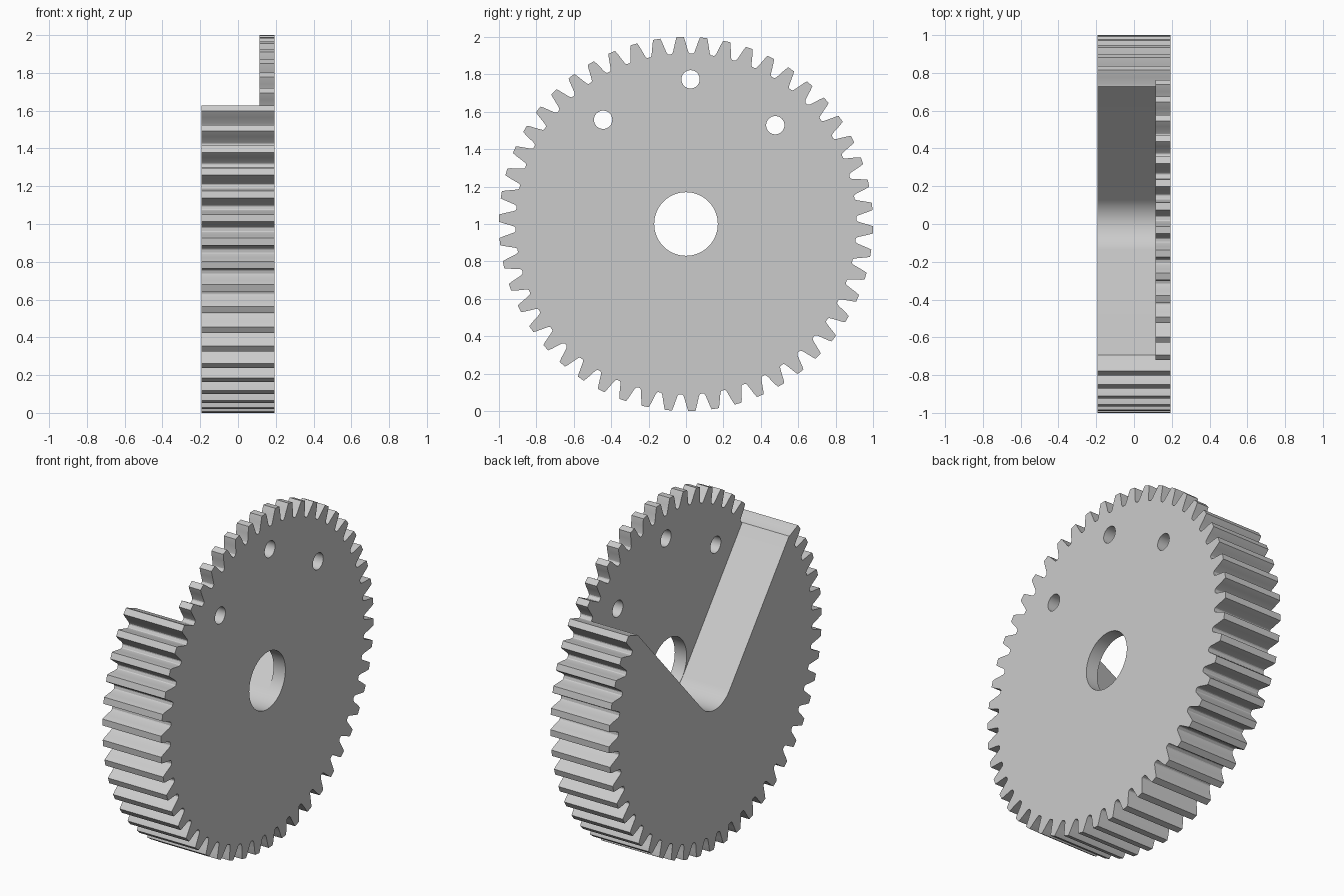
import bpy, bmesh
from math import radians, sin, cos, tau

TEETH = 50
HALF = 0.193            # half the gear thickness
WEB_X = 0.115           # inner face of the thin web
AXIS = radians(88.2)    # centre line of the pocket
SPREAD = radians(40.3)  # half opening of the pocket
POCKET_R = 0.172

old = bpy.data.objects.get("Cube")
if old:
    bpy.data.objects.remove(old, do_unlink=True)

grey = bpy.data.materials.new("plain_grey")
grey.use_nodes = True
grey.diffuse_color = (0.6, 0.6, 0.6, 1)
grey.node_tree.nodes["Principled BSDF"].inputs["Base Color"].default_value = (0.6, 0.6, 0.6, 1)


def polar(r, a, cy=0.0, cz=0.0):
    return (cy + r * cos(a), cz + r * sin(a))


def circle(r, n, centre=(0, 0)):
    return [polar(r, tau * i / n, *centre) for i in range(n)]


def prism(name, outline, x0, x1):
    """Extrude a (y, z) outline along x, around the gear centre."""
    bm = bmesh.new()
    face = bm.faces.new([bm.verts.new((x0, y, z + 1)) for y, z in outline])
    new = bmesh.ops.extrude_face_region(bm, geom=[face])["geom"]
    bmesh.ops.translate(bm, vec=(x1 - x0, 0, 0),
                        verts=[v for v in new if isinstance(v, bmesh.types.BMVert)])
    bmesh.ops.recalc_face_normals(bm, faces=bm.faces)
    mesh = bpy.data.meshes.new(name)
    bm.to_mesh(mesh)
    bm.free()
    mesh.materials.append(grey)
    ob = bpy.data.objects.new(name, mesh)
    bpy.context.collection.objects.link(ob)
    return ob


# Toothed blank: one flank (radius, half width), mirrored and repeated
flank = [(0.911, 0.050), (0.914, 0.045), (0.924, 0.040), (0.9615, 0.0305),
         (0.983, 0.025), (1.0, 0.019)]
tooth = [(r, -w / r) for r, w in flank] + [(r, w / r) for r, w in reversed(flank)]
pitch = tau / TEETH
outline = [polar(r, AXIS + (k + 0.5) * pitch + a) for k in range(TEETH) for r, a in tooth]
gear = prism("gear_wheel", outline, -HALF, HALF)

# Pocket: round bottom around the bore with two straight walls
right, left = AXIS - SPREAD, AXIS + SPREAD
start, end = left + tau / 4, right - tau / 4 + tau
steps = 20
pocket = [polar(POCKET_R, start + (end - start) * i / steps) for i in range(steps + 1)]
pocket += [polar(2, right, *pocket[-1]), polar(2, left, *pocket[0])]
cutters = [prism("pocket_cutter", pocket, -0.5, WEB_X)]

# Centre bore and three small holes through the web
cutters.append(prism("bore_cutter", circle(0.17, 64), 0, 0.5))
for r, a in ((0.712, -SPREAD), (0.774, 0), (0.712, SPREAD)):
    cutters.append(prism("hole_cutter", circle(0.049, 32, polar(r, AXIS + a)), 0, 0.5))

bpy.ops.object.select_all(action='DESELECT')
gear.select_set(True)
bpy.context.view_layer.objects.active = gear
for cutter in cutters:
    cutter.hide_render = True
    mod = gear.modifiers.new("cut", 'BOOLEAN')
    mod.operation = 'DIFFERENCE'
    mod.solver = 'EXACT'
    mod.object = cutter
    bpy.ops.object.modifier_apply(modifier=mod.name)
    bpy.data.objects.remove(cutter, do_unlink=True)

bpy.ops.object.shade_smooth_by_angle(angle=radians(25))
